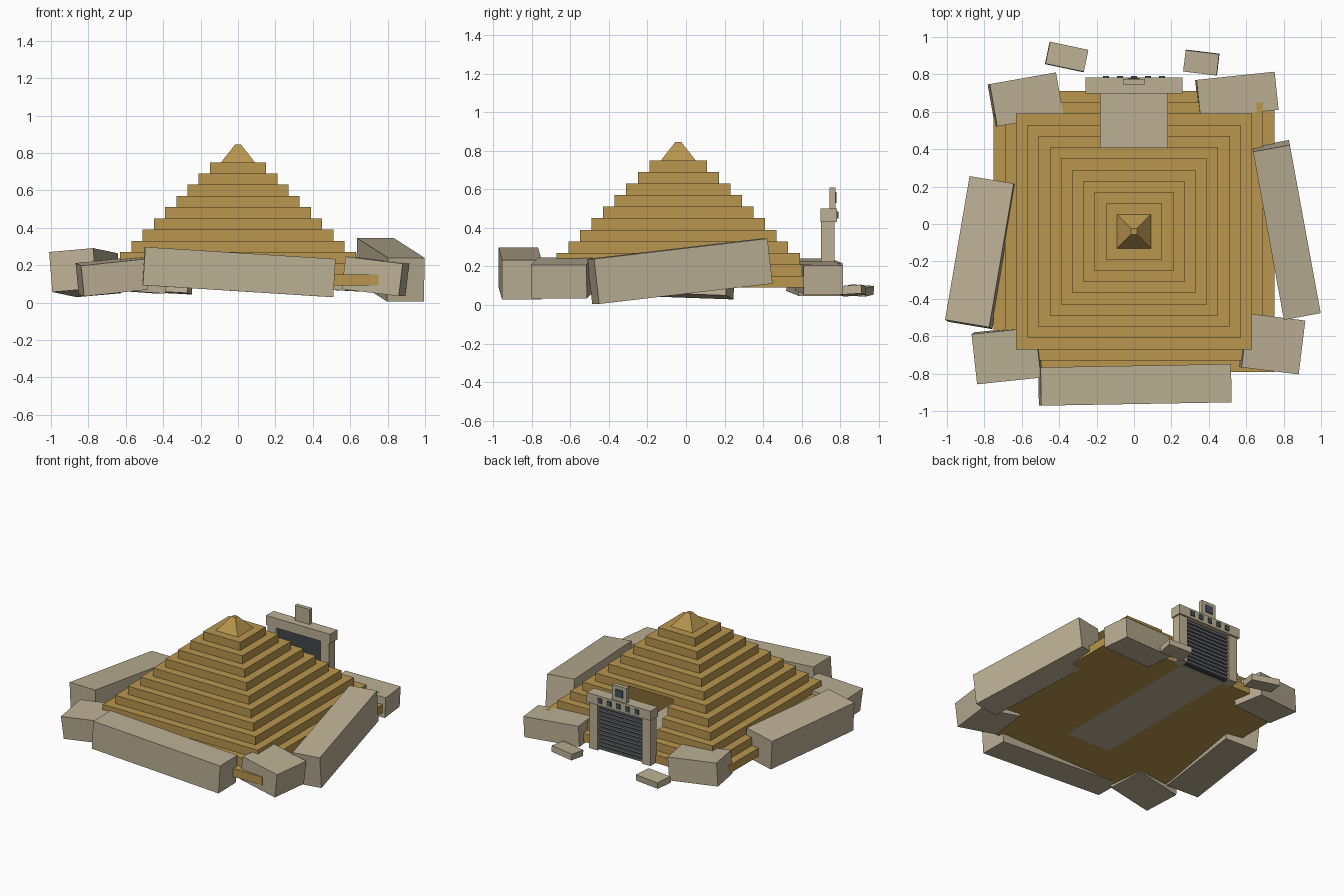
import bpy, bmesh
from math import radians
from mathutils import Matrix, Euler

if "Cube" in bpy.data.objects:
    bpy.data.objects.remove(bpy.data.objects["Cube"])


def mat(name, rgb):
    lin = [((c / 255 + 0.055) / 1.055) ** 2.4 for c in rgb]
    m = bpy.data.materials.new(name)
    m.diffuse_color = (*lin, 1)
    m.use_nodes = True
    m.node_tree.nodes["Principled BSDF"].inputs["Base Color"].default_value = m.diffuse_color
    return m


GOLD = mat("gold sandstone", (184, 150, 78))
STONE = mat("pale stone", (188, 176, 149))
DARK = mat("dark door", (66, 70, 76))
SLAT = mat("door slat grey", (112, 114, 116))
GLASS = mat("window grey", (72, 82, 92))


def finish(name, bm, material):
    bmesh.ops.recalc_face_normals(bm, faces=bm.faces)
    me = bpy.data.meshes.new(name)
    bm.to_mesh(me)
    bm.free()
    ob = bpy.data.objects.new(name, me)
    bpy.context.collection.objects.link(ob)
    if material:
        me.materials.append(material)
    return ob


def block(name, centre, size, material, rot=(0, 0, 0)):
    """Box with centre, full size and rotation in degrees."""
    bm = bmesh.new()
    bmesh.ops.create_cube(bm, size=1, matrix=Matrix.Diagonal((*size, 1)))
    ob = finish(name, bm, material)
    ob.location = centre
    ob.rotation_euler = Euler([radians(a) for a in rot])
    return ob


def span(name, x, y, z, material):
    """Axis-aligned box from ranges."""
    r = (x, y, z)
    return block(name, [(a + b) / 2 for a, b in r], [b - a for a, b in r], material)


# Stepped pyramid: square rings stacked into one closed skin, with a small cap
CY, STEP = -0.04, 0.06
profile = []
for i in range(11):
    half, z = 0.75 - STEP * i, 0.09 + STEP * i
    profile += [(half, z), (half, z + STEP)]
profile += [(0.09, 0.75), (0.015, 0.845)]
bm = bmesh.new()
rings = []
for h, z in profile:
    rings.append([bm.verts.new((sx * h, CY + sy * h, z))
                  for sx, sy in ((-1, -1), (1, -1), (1, 1), (-1, 1))])
for a, b in zip(rings, rings[1:]):
    for k in range(4):
        n = (k + 1) % 4
        bm.faces.new((a[k], a[n], b[n], b[k]))
bm.faces.new(rings[0][::-1])
bm.faces.new(rings[-1])
pyramid = finish("stepped_pyramid", bm, GOLD)

# Entrance passage cut in from the back
cutter = span("passage_cutter", (-0.18, 0.18), (-0.475, 0.9), (0.0, 0.425), GOLD)
cutter.hide_render = True
mod = pyramid.modifiers.new("passage", "BOOLEAN")
mod.operation = "DIFFERENCE"
mod.solver = "EXACT"
mod.object = cutter
bpy.context.view_layer.objects.active = pyramid
bpy.ops.object.modifier_apply(modifier=mod.name)
bpy.data.objects.remove(cutter)
span("passage_floor", (-0.18, 0.18), (-0.475, 0.71), (0.09, 0.105), STONE)

# Fallen wall slabs around the base
block("front_wall", (0.005, -0.86, 0.163), (1.02, 0.205, 0.205), STONE, (0, 3.6, 1))
block("right_wall", (0.815, -0.032, 0.175), (0.20, 0.92, 0.235), STONE, (6.6, 0, 10.4))
block("left_wall", (-0.818, -0.153, 0.16), (0.24, 0.78, 0.215), STONE, (-2, -5, -9.5))

# Corner blocks
block("front_left_corner", (-0.675, -0.70, 0.14), (0.345, 0.27, 0.165), STONE, (3, -6, 6))
block("front_right_corner", (0.735, -0.64, 0.14), (0.31, 0.29, 0.175), STONE, (0, 7, -7))
block("back_left_corner", (-0.58, 0.665, 0.145), (0.36, 0.23, 0.17), STONE, (0, 4, 10))
block("back_right_corner", (0.55, 0.69, 0.14), (0.42, 0.205, 0.15), STONE, (0, 3, 6))

# Loose rubble in front of the gate
block("rubble_left", (-0.36, 0.893, 0.075), (0.21, 0.12, 0.045), STONE, (-4, 3, -12))
block("rubble_right", (0.36, 0.863, 0.075), (0.18, 0.115, 0.045), STONE, (4, -3, -7))

# Gate: pillars, lintel, crest
for side, s in (("left", -1), ("right", 1)):
    block(f"gate_pillar_{side}", (s * 0.215, 0.735, 0.26), (0.07, 0.07, 0.34), STONE)
span("gate_lintel", (-0.26, 0.26), (0.697, 0.783), (0.43, 0.50), STONE)
span("gate_crest", (-0.06, 0.06), (0.745, 0.775), (0.50, 0.61), STONE)
span("crest_window", (-0.03, 0.03), (0.775, 0.781), (0.53, 0.585), GLASS)
for i in range(5):
    x = (i - 2) * 0.075
    span(f"lintel_window_{i}", (x - 0.016, x + 0.016), (0.783, 0.790), (0.448, 0.484), GLASS)

# Slatted door
span("door_panel", (-0.18, 0.18), (0.72, 0.745), (0.09, 0.43), DARK)
for i in range(12):
    z = 0.097 + i * 0.028
    span(f"door_slat_{i}", (-0.18, 0.18), (0.745, 0.76), (z, z + 0.015), SLAT)
